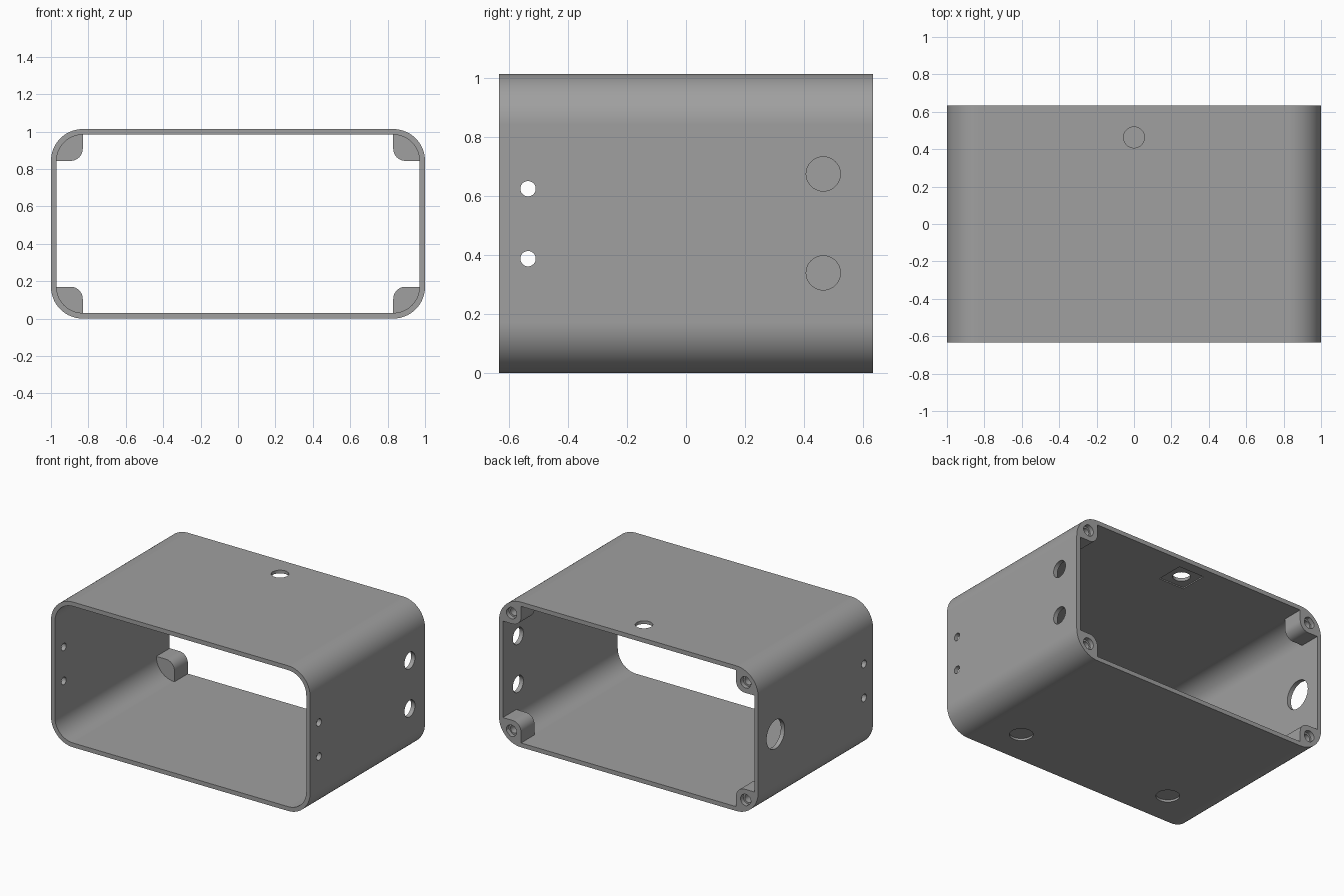
import bpy, bmesh
from math import sin, cos, pi
from mathutils import Vector, Matrix

if "Cube" in bpy.data.objects:
    bpy.data.objects.remove(bpy.data.objects["Cube"])

W, D, H = 1.0, 0.633, 1.013      # half width, half depth, height
WALL, R = 0.03, 0.17             # wall thickness, outer corner radius
MID = H / 2
SEG = 20

grey = bpy.data.materials.new("plain grey")
grey.diffuse_color = (0.35, 0.35, 0.35, 1)
grey.use_nodes = True
grey.node_tree.nodes["Principled BSDF"].inputs["Base Color"].default_value = grey.diffuse_color


def arc(cx, cz, r, a0, a1, n=SEG):
    return [(cx + r * cos(a0 + (a1 - a0) * i / n), cz + r * sin(a0 + (a1 - a0) * i / n))
            for i in range(n + 1)]


def rounded_rect(inset):
    """Rounded rectangle in x and z, moved inward from the outer outline."""
    pts = []
    for k, (sx, sz) in enumerate([(1, 1), (-1, 1), (-1, -1), (1, -1)]):
        pts += arc(sx * (W - R), MID + sz * (MID - R), R - inset, k * pi / 2, (k + 1) * pi / 2)
    return pts


def prism(name, pts, y0, y1):
    """Extrude an x-z outline along y."""
    bm = bmesh.new()
    face = bm.faces.new([bm.verts.new((x, y0, z)) for x, z in pts])
    ext = bmesh.ops.extrude_face_region(bm, geom=[face])
    bmesh.ops.translate(bm, vec=(0, y1 - y0, 0),
                        verts=[v for v in ext["geom"] if isinstance(v, bmesh.types.BMVert)])
    bmesh.ops.recalc_face_normals(bm, faces=bm.faces)
    return finish(name, bm)


def finish(name, bm):
    mesh = bpy.data.meshes.new(name)
    bm.to_mesh(mesh)
    bm.free()
    mesh.materials.append(grey)
    ob = bpy.data.objects.new(name, mesh)
    bpy.context.collection.objects.link(ob)
    return ob


def rod(center, axis, r, length):
    """Round cutter along an axis."""
    bm = bmesh.new()
    rot = Vector((0, 0, 1)).rotation_difference(Vector(axis)).to_matrix().to_4x4()
    bmesh.ops.create_cone(bm, cap_ends=True, segments=40, radius1=r, radius2=r, depth=length,
                          matrix=Matrix.Translation(center) @ rot)
    return finish("cutter", bm)


def block(center, size):
    bm = bmesh.new()
    bmesh.ops.create_cube(bm, size=1, matrix=Matrix.Translation(center) @ Matrix.Diagonal((*size, 1)))
    return finish("cutter", bm)


def cut(ob, cutter):
    mod = ob.modifiers.new("cut", "BOOLEAN")
    mod.operation, mod.solver, mod.object = "DIFFERENCE", "EXACT", cutter
    activate(ob)
    bpy.ops.object.modifier_apply(modifier=mod.name)
    bpy.data.objects.remove(cutter)


def activate(ob):
    bpy.ops.object.select_all(action="DESELECT")
    ob.select_set(True)
    bpy.context.view_layer.objects.active = ob


def smooth(ob):
    activate(ob)
    bpy.ops.object.shade_smooth_by_angle(angle=0.52)
    ob.modifiers.new("even shading", "WEIGHTED_NORMAL").keep_sharp = True


# open sleeve with rounded corners
shell = prism("enclosure_shell", rounded_rect(0), -D, D)
cut(shell, prism("cutter", rounded_rect(WALL), -D - 0.1, D + 0.1))

# pairs of small screw holes near the front on both sides
for z in (0.388, 0.625):
    for sx in (-1, 1):
        cut(shell, rod((sx * W, -0.535, z), (1, 0, 0), 0.026, 0.2))
# two cable holes on the right, one larger on the left
for z in (0.34, 0.675):
    cut(shell, rod((W, 0.465, z), (1, 0, 0), 0.058, 0.2))
cut(shell, rod((-W, 0.44, MID), (1, 0, 0), 0.1, 0.2))
# top hole with a shallow square recess on its inner side
cut(shell, block((0, 0.463, H - WALL), (0.196, 0.196, 0.016)))
cut(shell, rod((0, 0.463, H), (0, 0, 1), 0.056, 0.2))
# two blind round pockets underneath
for sx in (-1, 1):
    cut(shell, rod((sx * 0.6, -0.385, 0), (0, 0, 1), 0.075, 0.03))
smooth(shell)

# screw bosses in the rear corners, each with a stepped blind hole
cx, cz, fil = W - R, MID - R, 0.065
outline = (arc(cx + fil, cz + fil, fil, pi, 1.5 * pi, 10)
           + arc(cx, cz, R - WALL, 0, pi / 2))
for sx, side in ((-1, "left"), (1, "right")):
    for sz, level in ((-1, "lower"), (1, "upper")):
        boss = prism(f"{level}_{side}_screw_boss",
                     [(sx * x, MID + sz * z) for x, z in outline], D - 0.148, D)
        hx, hz = sx * (cx + 0.074), MID + sz * (cz + 0.074)
        cut(boss, rod((hx, D, hz), (0, 1, 0), 0.028, 0.22))
        cut(boss, rod((hx, D, hz), (0, 1, 0), 0.04, 0.06))
        smooth(boss)
